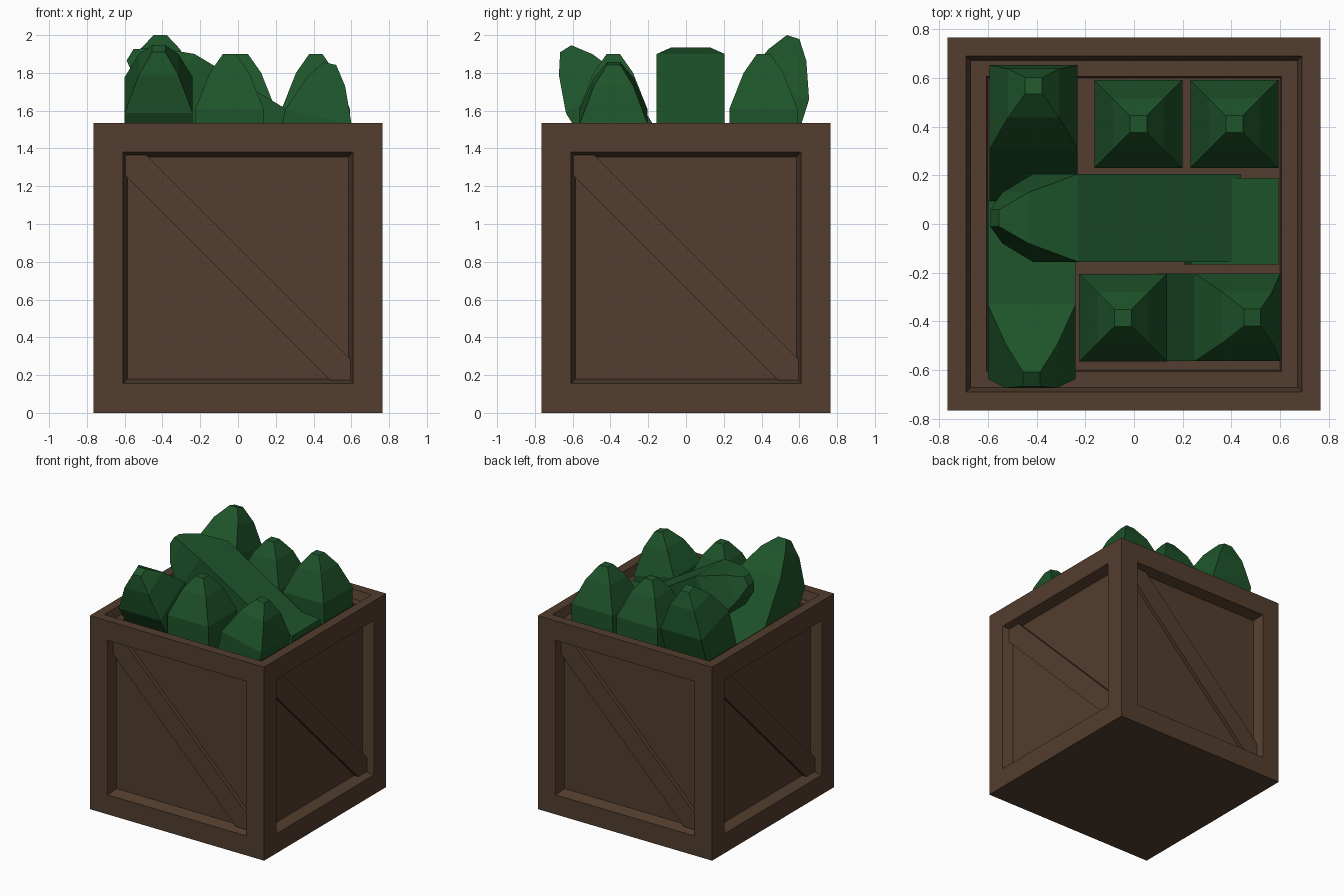
import bpy, bmesh
from math import radians
from mathutils import Matrix, Vector

if "Cube" in bpy.data.objects:
    bpy.data.objects.remove(bpy.data.objects["Cube"])


def material(name, rgb):
    m = bpy.data.materials.new(name)
    m.diffuse_color = (*rgb, 1)
    m.use_nodes = True
    m.node_tree.nodes["Principled BSDF"].inputs["Base Color"].default_value = m.diffuse_color
    return m


WOOD = material("wood", (0.085, 0.047, 0.026))
GREEN = material("green", (0.013, 0.089, 0.023))


def finish(name, bm, mat):
    bmesh.ops.recalc_face_normals(bm, faces=bm.faces)
    me = bpy.data.meshes.new(name)
    bm.to_mesh(me)
    bm.free()
    me.materials.append(mat)
    ob = bpy.data.objects.new(name, me)
    bpy.context.collection.objects.link(ob)
    return ob


# Crate body: cube with recessed side panels and a stepped open top
HALF, HEIGHT = 0.765, 1.535
bm = bmesh.new()
bmesh.ops.create_cube(bm, size=1, matrix=Matrix.Translation((0, 0, HEIGHT / 2))
                      @ Matrix.Diagonal((2 * HALF, 2 * HALF, HEIGHT, 1)))
bm.normal_update()
sides = [f for f in bm.faces if abs(f.normal.z) < 0.5]
top = [f for f in bm.faces if f.normal.z > 0.5]


def inset(faces, steps):
    for thickness, depth in steps:
        bmesh.ops.inset_individual(bm, faces=faces, thickness=thickness,
                                   depth=depth, use_even_offset=True)


inset(sides, [(0.155, 0), (0.025, -0.08)])
inset(top, [(0.075, 0), (0.02, -0.065), (0.065, 0), (0.005, -0.67)])
finish("crate", bm, WOOD)

# Diagonal brace on each side
outline = [(-0.595, 1.365), (-0.485, 1.365), (0.595, 0.285),
           (0.595, 0.175), (0.485, 0.175), (-0.595, 1.255)]
for i, side in enumerate(("front", "right", "back", "left")):
    bm = bmesh.new()
    face = bm.faces.new([bm.verts.new((x, -0.715, z)) for x, z in outline])
    new = bmesh.ops.extrude_face_region(bm, geom=[face])["geom"]
    bmesh.ops.translate(bm, vec=(0, 0.035, 0),
                        verts=[v for v in new if isinstance(v, bmesh.types.BMVert)])
    bm.transform(Matrix.Rotation(radians(90 * i), 4, 'Z'))
    finish(side + "_brace", bm, WOOD)


# Square crystal bars: origin at the shoulder, tapering to a blunt tip
def crystal(name, shoulder, axis='X', tilt=0, length=0.8):
    bm = bmesh.new()
    rings = []
    for z, r in ((-length, 0.18), (0, 0.18), (0.19, 0.105), (0.29, 0.035)):
        rings.append([bm.verts.new((x * r, y * r, z))
                      for x, y in ((-1, -1), (1, -1), (1, 1), (-1, 1))])
    for a, b in zip(rings, rings[1:]):
        for k in range(4):
            n = (k + 1) % 4
            bm.faces.new((a[k], a[n], b[n], b[k]))
    bm.faces.new(rings[0])
    bm.faces.new(rings[-1])
    bm.transform(Matrix.Translation(Vector(shoulder))
                 @ Matrix.Rotation(radians(tilt), 4, axis))
    finish(name, bm, GREEN)


crystal("front_middle_crystal", (-0.045, -0.385, 1.61))
crystal("front_right_crystal", (0.425, -0.383, 1.566), 'Y', 12, 0.75)
crystal("back_middle_crystal", (0.018, 0.41, 1.61))
crystal("back_right_crystal", (0.412, 0.41, 1.61))
crystal("back_left_crystal", (-0.412, 0.48, 1.713), 'X', -17.5)
crystal("front_left_crystal", (-0.42, -0.483, 1.682), 'X', 32)
crystal("lying_crystal", (-0.323, 0.025, 1.746), 'Y', -59, 0.78)

# Low crystal buried under the lying one, only its upper side shows
bm = bmesh.new()
bmesh.ops.create_cube(bm, size=1, matrix=Matrix.Translation((0.4, 0.012, 1.33))
                      @ Matrix.Rotation(radians(4), 4, 'Y')
                      @ Matrix.Diagonal((0.36, 0.355, 0.38, 1)))
finish("buried_crystal", bm, GREEN)
